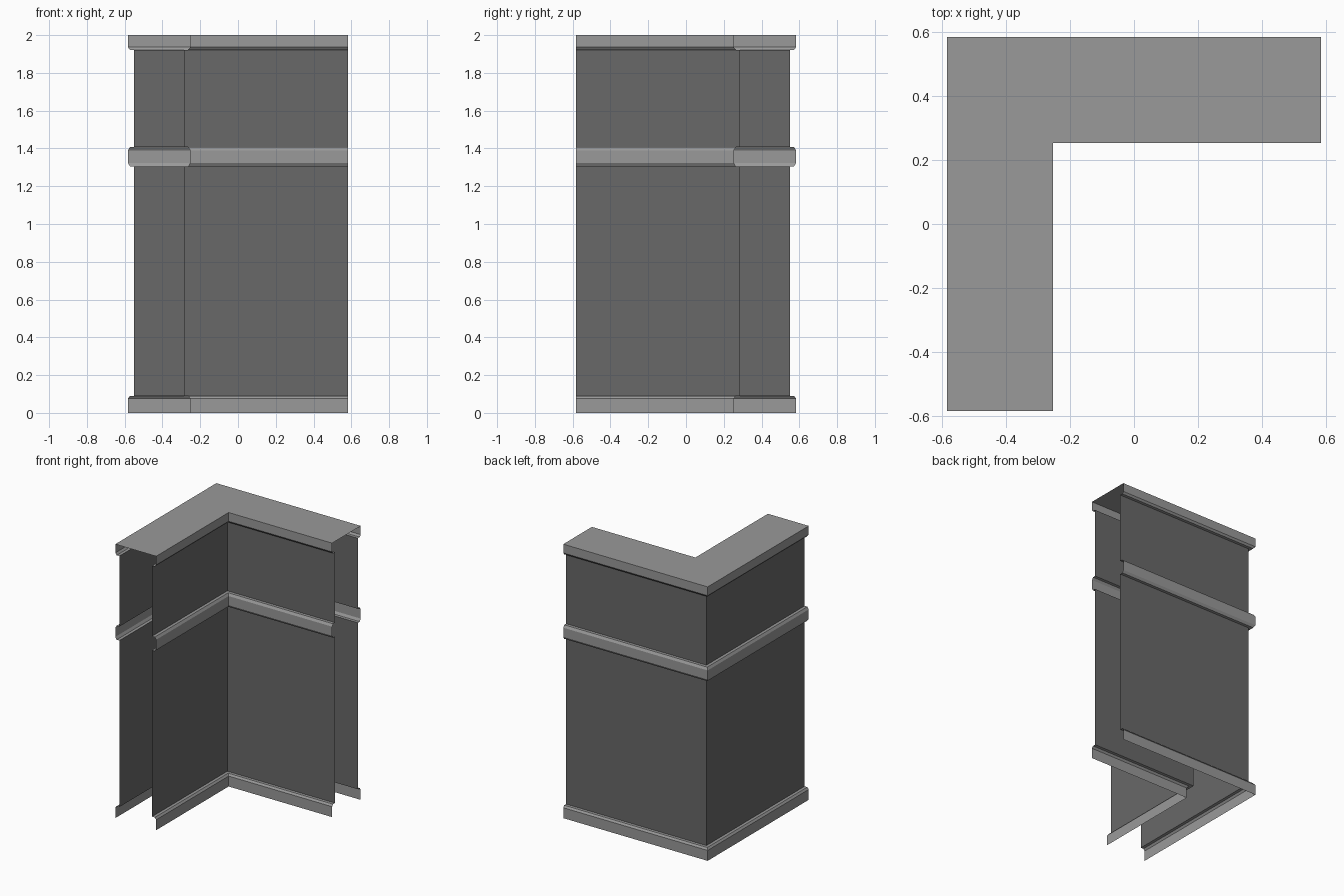
import bpy
import bmesh

cube = bpy.data.objects.get("Cube")
if cube:
    bpy.data.objects.remove(cube)


def material(name, grey):
    mat = bpy.data.materials.new(name)
    mat.use_nodes = True
    colour = (grey, grey, grey, 1)
    mat.diffuse_color = colour
    mat.node_tree.nodes["Principled BSDF"].inputs["Base Color"].default_value = colour
    return mat


WALL = material("dark grey panel", 0.14)
TRIM = material("light grey trim", 0.32)

HALF = 0.583          # half of the footprint
OUT, INN = 0.55, 0.286  # wall planes, measured towards the outer corner
LIP, BEVEL = 0.033, 0.022  # how far trims stand out from the walls


def outer_path(o):
    return [(-OUT - o, -HALF), (-OUT - o, OUT + o), (HALF, OUT + o)]


def inner_path(o):
    return [(HALF, INN - o), (-INN + o, INN - o), (-INN + o, -HALF)]


def finish(name, bm, mat):
    mesh = bpy.data.meshes.new(name)
    bm.to_mesh(mesh)
    bm.free()
    mesh.materials.append(mat)
    obj = bpy.data.objects.new(name, mesh)
    bpy.context.collection.objects.link(obj)


def sweep(name, path, profile, mat):
    """Sweep an (offset, height) profile round the mitred corner."""
    bm = bmesh.new()
    rows = [[bm.verts.new((x, y, z)) for x, y in path(o)] for o, z in profile]
    for low, high in zip(rows, rows[1:]):
        for i in range(len(low) - 1):
            bm.faces.new((low[i + 1], low[i], high[i], high[i + 1]))
    finish(name, bm, mat)


# Profiles run from bottom to top
BASE = [(LIP, 0), (LIP, 0.076), (BEVEL, 0.09), (0, 0.09)]
RAIL = [(0, 1.305), (BEVEL, 1.305), (LIP, 1.323), (LIP, 1.39), (BEVEL, 1.407), (0, 1.407)]
CORNICE = [(0, 1.922), (BEVEL, 1.922), (LIP, 1.936), (LIP, 2)]

for side, path in (("outer", outer_path), ("inner", inner_path)):
    sweep(side + "_base_trim", path, BASE, TRIM)
    sweep(side + "_lower_panel", path, [(0, 0.09), (0, 1.305)], WALL)
    sweep(side + "_middle_rail", path, RAIL, TRIM)
    sweep(side + "_upper_panel", path, [(0, 1.407), (0, 1.922)], WALL)
    sweep(side + "_top_trim", path, CORNICE, TRIM)

# Flat L-shaped cap
bm = bmesh.new()
outline = outer_path(LIP) + inner_path(LIP)
cap = bm.faces.new([bm.verts.new((x, y, 2)) for x, y in outline])
cap.normal_update()
if cap.normal.z < 0:
    cap.normal_flip()
finish("top_cap", bm, TRIM)
